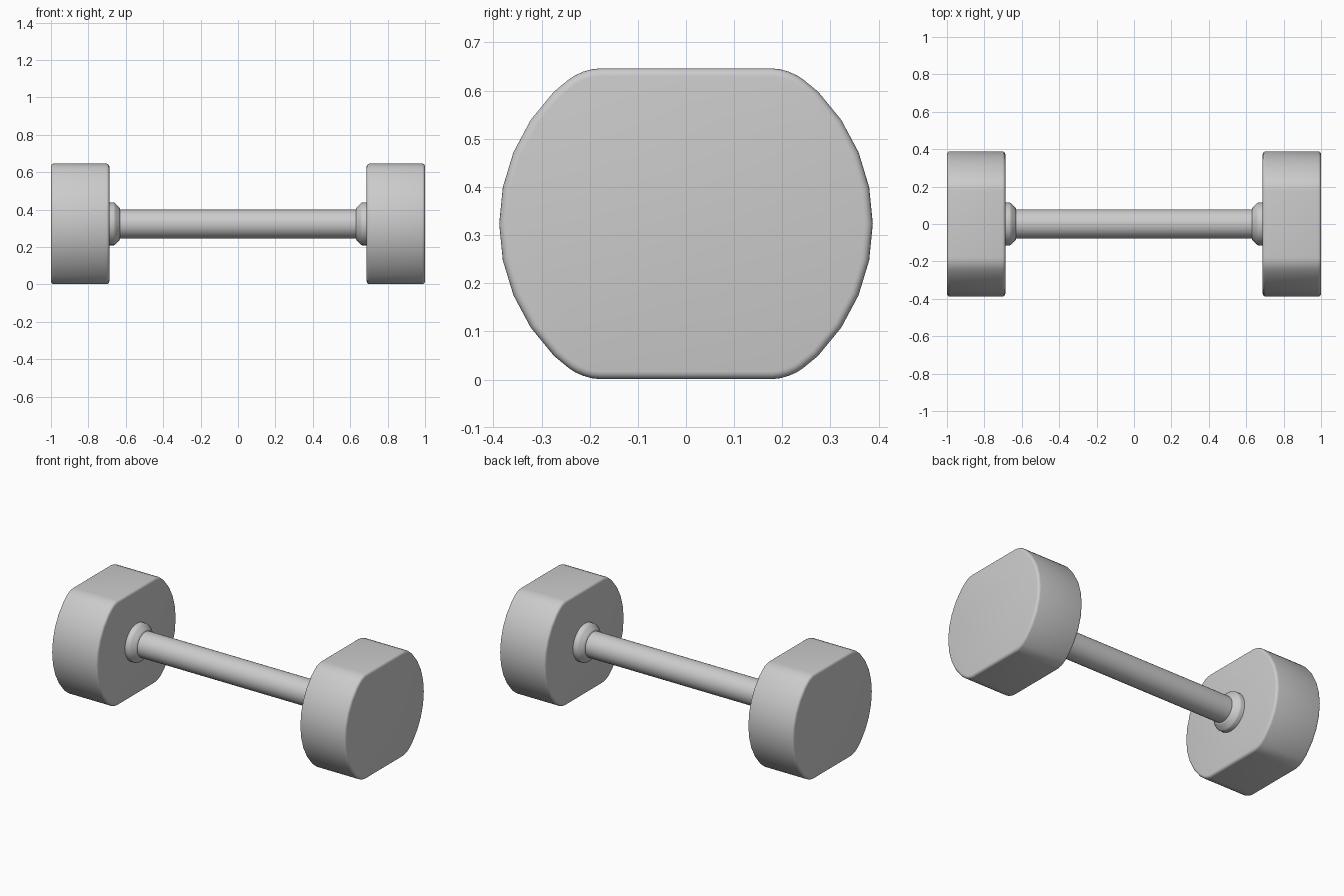
import bpy, bmesh, math

if "Cube" in bpy.data.objects:
    bpy.data.objects.remove(bpy.data.objects["Cube"])

CZ = 0.3235          # height of the bar axis
R = 0.388            # weight radius
IN, OUT = 0.688, 1.0  # inner and outer faces of a weight


def finish(bm, name, angle=40):
    bmesh.ops.recalc_face_normals(bm, faces=bm.faces)
    me = bpy.data.meshes.new(name)
    bm.to_mesh(me)
    bm.free()
    ob = bpy.data.objects.new(name, me)
    bpy.context.collection.objects.link(ob)
    bpy.ops.object.select_all(action='DESELECT')
    ob.select_set(True)
    bpy.context.view_layer.objects.active = ob
    bpy.ops.object.shade_smooth_by_angle(angle=math.radians(angle))
    return ob


def lathe(name, profile, sides=32):
    # rings of (x, radius) around the bar axis
    bm = bmesh.new()
    rings = []
    for x, r in profile:
        rings.append([bm.verts.new((x, r * math.cos(2 * math.pi * i / sides),
                                    CZ + r * math.sin(2 * math.pi * i / sides)))
                      for i in range(sides)])
    for a, b in zip(rings, rings[1:]):
        for i in range(sides):
            j = (i + 1) % sides
            bm.faces.new((a[i], a[j], b[j], b[i]))
    bm.faces.new(rings[0])
    bm.faces.new(rings[-1])
    return finish(bm, name)


def weight(name, s):
    # 32-sided disc with flats cut on top and bottom
    step = math.pi / 16
    angles = [i * step for i in range(-5, 6)]
    angles += [a + math.pi for a in angles]
    bm = bmesh.new()
    face = bm.faces.new([bm.verts.new((s * IN, R * math.cos(a), CZ + R * math.sin(a)))
                         for a in angles])
    ext = bmesh.ops.extrude_face_region(bm, geom=[face], use_keep_orig=True)
    moved = [g for g in ext['geom'] if isinstance(g, bmesh.types.BMVert)]
    bmesh.ops.translate(bm, verts=moved, vec=(s * (OUT - IN), 0, 0))
    bmesh.ops.recalc_face_normals(bm, faces=bm.faces)

    # round the four long corners beside the flats
    corners = [e for e in bm.edges
               if abs(e.verts[0].co.x - e.verts[1].co.x) > 0.1
               and e.calc_face_angle(0) > math.radians(25)]
    bmesh.ops.bevel(bm, geom=corners, offset=0.036, segments=4, profile=0.5,
                    affect='EDGES', clamp_overlap=True)
    # soften both rims
    rims = [e for e in bm.edges if abs(e.verts[0].co.x - e.verts[1].co.x) < 1e-4]
    bmesh.ops.bevel(bm, geom=rims, offset=0.016, segments=4, profile=0.5,
                    affect='EDGES', clamp_overlap=True)
    return finish(bm, name)


# grip bar
lathe("handle_bar", [(-0.7, 0.078), (0.7, 0.078)])

# weights and tapered collars at both ends
for side, s in (("left", -1), ("right", 1)):
    weight(side + "_weight", s)
    lathe(side + "_collar", [(s * x, r) for x, r in (
        (0.70, 0.115), (0.666, 0.115), (0.660, 0.113), (0.655, 0.109),
        (0.637, 0.090), (0.632, 0.084), (0.630, 0.076))])
